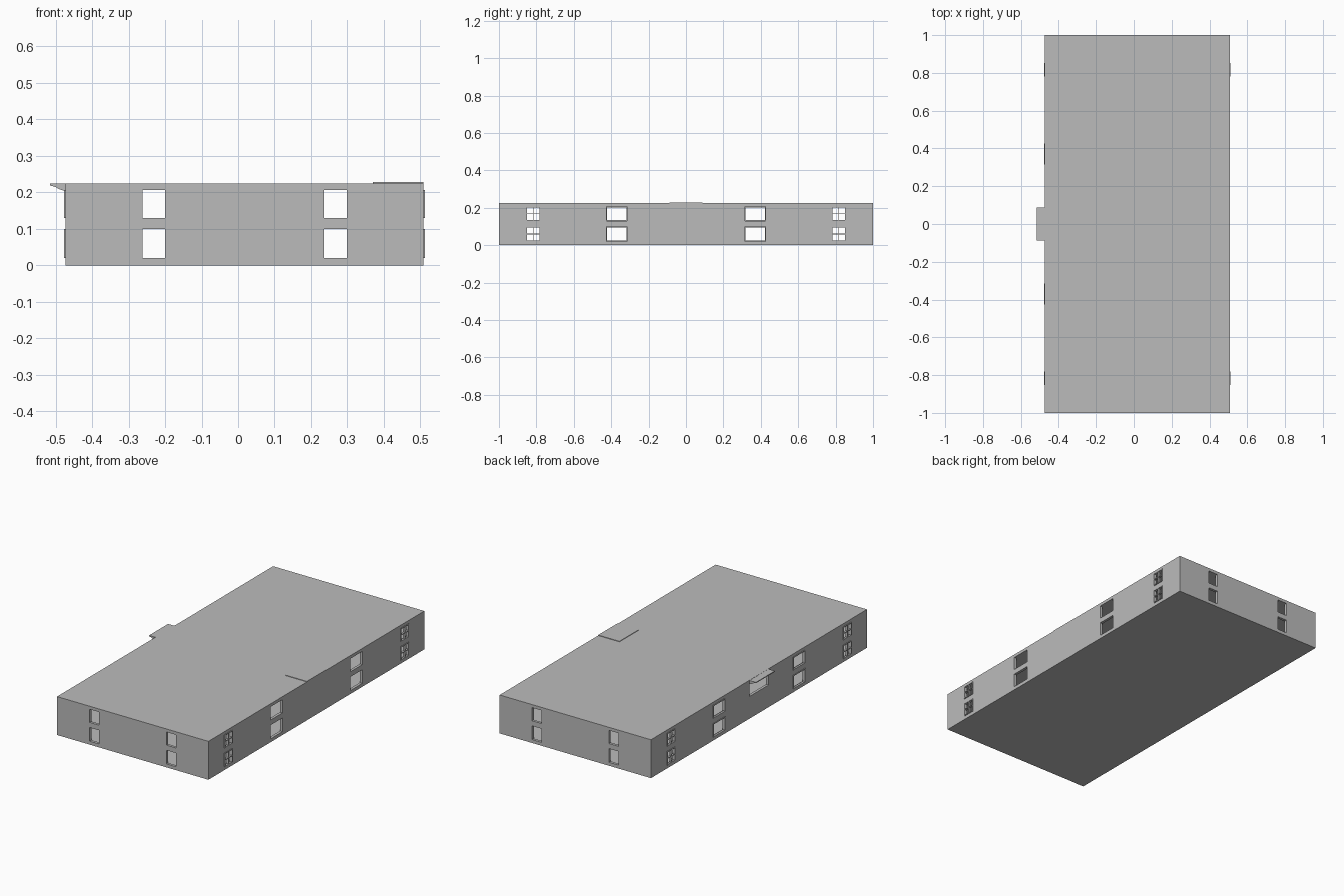
import bpy, bmesh
from mathutils import Vector

if "Cube" in bpy.data.objects:
    bpy.data.objects.remove(bpy.data.objects["Cube"])

X0, X1, Y, H, T = -0.473, 0.508, 1.0, 0.225, 0.016
ROWS = [(0.02, 0.10), (0.13, 0.207)]

grey = bpy.data.materials.new("plain grey")
grey.diffuse_color = (0.5, 0.5, 0.5, 1)
grey.use_nodes = True
grey.node_tree.nodes["Principled BSDF"].inputs["Base Color"].default_value = grey.diffuse_color


def finish(name, bm):
    me = bpy.data.meshes.new(name)
    bm.to_mesh(me)
    bm.free()
    me.materials.append(grey)
    ob = bpy.data.objects.new(name, me)
    bpy.context.collection.objects.link(ob)
    return ob


def add_box(bm, lo, hi):
    lo, hi = Vector(lo), Vector(hi)
    vs = bmesh.ops.create_cube(bm, size=1)["verts"]
    for v in vs:
        v.co = Vector([(lo[i] + hi[i]) / 2 + v.co[i] * (hi[i] - lo[i]) for i in range(3)])


def box(name, lo, hi):
    bm = bmesh.new()
    add_box(bm, lo, hi)
    return finish(name, bm)


def add_wall(bm, start, direction, length, openings):
    """Grid of quads with the openings (u0, u1, z0, z1) left out."""
    us = sorted({0, length} | {u for o in openings for u in o[:2]})
    zs = sorted({0, H} | {z for row in ROWS for z in row})
    start, direction = Vector(start), Vector(direction)
    grid = [[bm.verts.new(start + direction * u + Vector((0, 0, z))) for z in zs] for u in us]
    for i in range(len(us) - 1):
        for j in range(len(zs) - 1):
            u, z = (us[i] + us[i + 1]) / 2, (zs[j] + zs[j + 1]) / 2
            if not any(a < u < b and c < z < d for a, b, c, d in openings):
                bm.faces.new((grid[i][j], grid[i + 1][j], grid[i + 1][j + 1], grid[i][j + 1]))


def holes(spans):
    return [(a, b, c, d) for a, b in spans for c, d in ROWS]


# Building shell: four pierced walls, floor and flat roof
small = [(0.78, 0.853), (-0.853, -0.78)]
large = [(0.315, 0.426), (-0.426, -0.315)]
ends = [(-0.262, -0.2), (0.236, 0.298)]
sides = [(a + Y, b + Y) for a, b in small + large]
bm = bmesh.new()
add_wall(bm, (X0, -Y, 0), (1, 0, 0), X1 - X0, holes([(a - X0, b - X0) for a, b in ends]))
add_wall(bm, (X1, Y, 0), (-1, 0, 0), X1 - X0, holes([(X1 - b, X1 - a) for a, b in ends]))
add_wall(bm, (X1, -Y, 0), (0, 1, 0), 2 * Y, holes(sides))
add_wall(bm, (X0, Y, 0), (0, -1, 0), 2 * Y, holes(sides) + [(Y - 0.088, Y + 0.088) + ROWS[1]])
bmesh.ops.remove_doubles(bm, verts=bm.verts, dist=1e-4)
for z, up in ((0, -1), (H, 1)):
    edges = [e for e in bm.edges if all(abs(v.co.z - z) < 1e-5 for v in e.verts)]
    for f in bmesh.ops.contextual_create(bm, geom=edges)["faces"]:
        f.normal_update()
        if f.normal.z * up < 0:
            f.normal_flip()
shell = finish("building_shell", bm)
mod = shell.modifiers.new("thickness", "SOLIDIFY")
mod.thickness = T
mod.offset = -1
mod.use_even_offset = True

# Floor between the two storeys
box("upper_floor", (X0 + T, -Y + T, 0.108), (X1 - T, Y - T, 0.119))


def window_frames(name, x, out, spans, bars):
    """Thin frames standing slightly proud of a long wall, with glazing bars if asked."""
    w = 0.004
    xa, xb = sorted((x - out * 0.008, x + out * 0.004))
    bm = bmesh.new()
    for a, b in spans:
        for c, d in ROWS:
            for y in (a, b - w):
                add_box(bm, (xa, y, c), (xb, y + w, d))
            for z in (c, d - w):
                add_box(bm, (xa, a + w, z), (xb, b - w, z + w))
            if bars:
                ym, zm = (a + b) / 2, (c + d) / 2
                add_box(bm, (xa, ym - w / 2, c + w), (xb, ym + w / 2, d - w))
                add_box(bm, (xa, a + w, zm - w / 2), (xb, b - w, zm + w / 2))
    finish(name, bm)


window_frames("right_barred_windows", X1, 1, small, True)
window_frames("left_barred_windows", X0, -1, small, True)
window_frames("left_open_frames", X0, -1, large, False)

# Stepped canopy over the middle opening on the left
bm = bmesh.new()
profile = [(X0 + T, 0.224), (-0.515, 0.224), (-0.515, 0.219), (-0.5, 0.215),
           (-0.488, 0.208), (X0, 0.204), (X0 + T, 0.200)]
face = bm.faces.new([bm.verts.new((x, -0.088, z)) for x, z in profile])
ext = bmesh.ops.extrude_face_region(bm, geom=[face])["geom"]
bmesh.ops.translate(bm, vec=(0, 0.176, 0), verts=[v for v in ext if isinstance(v, bmesh.types.BMVert)])
bmesh.ops.recalc_face_normals(bm, faces=bm.faces)
finish("side_canopy", bm)

# Thin landing plate on the roof
box("roof_landing", (0.37, -0.088, H - 0.01), (X1, 0.088, H + 0.003))
